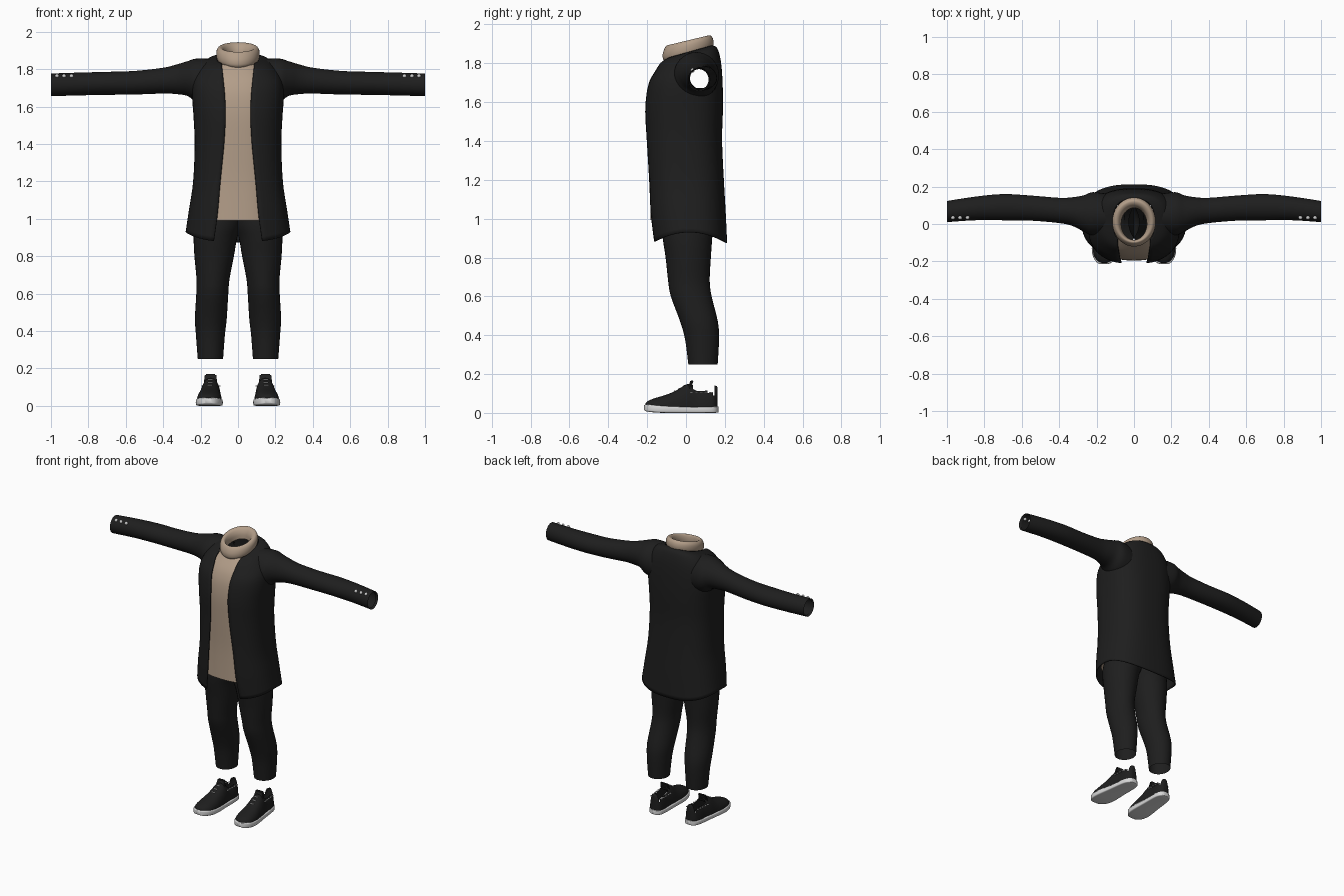
import bpy, bmesh, math
from mathutils import Vector

if "Cube" in bpy.data.objects:
    bpy.data.objects.remove(bpy.data.objects["Cube"])


def material(name, r, g, b):
    m = bpy.data.materials.new(name)
    m.use_nodes = True
    m.diffuse_color = (r, g, b, 1)
    bsdf = m.node_tree.nodes["Principled BSDF"]
    bsdf.inputs["Base Color"].default_value = (r, g, b, 1)
    bsdf.inputs["Roughness"].default_value = 0.8
    return m


BLACK = material("black cloth", 0.013, 0.013, 0.013)
BEIGE = material("beige knit", 0.45, 0.34, 0.25)
WHITE = material("white rubber", 0.68, 0.68, 0.68)
SILVER = material("silver", 0.6, 0.6, 0.6)


def smooth_rows(rows, n=4):
    """Catmull-Rom resampling of a table of section values."""
    out = []
    for i in range(len(rows) - 1):
        quad = [rows[max(i - 1, 0)], rows[i], rows[i + 1], rows[min(i + 2, len(rows) - 1)]]
        for k in range(n):
            t = k / n
            out.append([0.5 * (2 * b + (c - a) * t + (2 * a - 5 * b + 4 * c - d) * t * t
                               + (3 * b - a - 3 * c + d) * t ** 3) for a, b, c, d in zip(*quad)])
    return out + [list(rows[-1])]


def power(v, p):
    return math.copysign(abs(v) ** p, v)


def finish(obj, mirror=False, angle=50):
    bpy.ops.object.select_all(action='DESELECT')
    obj.select_set(True)
    bpy.context.view_layer.objects.active = obj
    bpy.ops.object.shade_smooth_by_angle(angle=math.radians(angle))
    if mirror:
        obj.modifiers.new("mirror", 'MIRROR').use_mirror_merge = False
    return obj


def to_object(name, bm, mat, mirror=False):
    bmesh.ops.recalc_face_normals(bm, faces=bm.faces)
    mesh = bpy.data.meshes.new(name)
    bm.to_mesh(mesh)
    bm.free()
    mesh.materials.append(mat)
    obj = bpy.data.objects.new(name, mesh)
    bpy.context.collection.objects.link(obj)
    return finish(obj, mirror)


def loft(name, rings, mat, closed=True, caps=False, mirror=False, hole=None):
    """Skin a list of equal point rings; hole(centre) drops faces."""
    bm = bmesh.new()
    grid = [[bm.verts.new(p) for p in ring] for ring in rings]
    n = len(grid[0])
    for a, b in zip(grid, grid[1:]):
        for i in range(n if closed else n - 1):
            j = (i + 1) % n
            bm.faces.new((a[i], a[j], b[j], b[i]))
    if caps:
        bm.faces.new(grid[0])
        bm.faces.new(grid[-1])
    if hole:
        gone = [f for f in bm.faces if hole(f.calc_center_median())]
        bmesh.ops.delete(bm, geom=gone, context='FACES')
    return to_object(name, bm, mat, mirror)


def body_ring(z, w, front, back, start, end, tilt=0, sag=0, p=0.78, n=56):
    """Horizontal section; angle 0 is the front, tilt raises the back."""
    cy, ry = (front + back) / 2, (back - front) / 2
    ring = []
    for i in range(n):
        t = start + (end - start) * i / (n - 1)
        u = power(math.cos(t), p)
        y = cy - ry * u
        ring.append((w * power(math.sin(t), p), y, z + tilt * y - sag * u * u))
    return ring


def oval(a0, a1, b0, b1, n=32):
    for i in range(n):
        t = math.tau * i / n
        yield ((a0 + a1) / 2 + (a1 - a0) / 2 * math.cos(t),
               (b0 + b1) / 2 + (b1 - b0) / 2 * math.sin(t))


# Coat body, open at the front: z, half width, front, back, opening, tilt, sag
coat = [(.93, .28, -.175, .212, .13, 0, .055),
        (1.05, .262, -.19, .205, .11, 0, .025),
        (1.2, .24, -.197, .195, .095, 0, 0),
        (1.4, .232, -.206, .186, .075, 0, 0),
        (1.55, .238, -.213, .19, .067, 0, 0),
        (1.65, .245, -.205, .19, .07, 0, 0),
        (1.73, .24, -.19, .186, .075, .1, 0),
        (1.79, .215, -.165, .177, .08, .2, 0),
        (1.837, .17, -.14, .16, .085, .26, 0),
        (1.855, .112, -.115, .135, .088, .28, 0)]
rings = []
for z, w, f, b, e, tilt, sag in smooth_rows(coat):
    t0 = math.asin((e / w) ** (1 / 0.78))
    rings.append(body_ring(z, w, f, b, t0, math.tau - t0, tilt, sag))
body = loft("coat_body", rings, BLACK, closed=False,
            hole=lambda c: abs(c.x) > .13 and abs(c.y - .06) < .07 and abs(c.z - 1.735) < .07)
thick = body.modifiers.new("thickness", 'SOLIDIFY')
thick.thickness, thick.offset = 0.007, -1

# Sleeves: x, front, back, bottom, top
sleeve = [(.13, -.06, .16, 1.6, 1.855),
          (.22, -.062, .17, 1.622, 1.857),
          (.27, -.04, .153, 1.657, 1.843),
          (.33, -.01, .143, 1.667, 1.825),
          (.4, .005, .14, 1.67, 1.808),
          (.55, .018, .152, 1.665, 1.791),
          (.7, .02, .16, 1.663, 1.786),
          (.85, .02, .146, 1.66, 1.782),
          (1.0, .01, .123, 1.656, 1.777)]
rings = [[(x, y, z) for y, z in oval(*r)] for x, *r in smooth_rows(sleeve)]
# fold the cuff inward
rings.append([(.985, .0665 + (y - .0665) * .88, 1.7165 + (z - 1.7165) * .88) for _, y, z in rings[-1]])
loft("sleeves", rings, BLACK, mirror=True)

# Cuff buttons
bm = bmesh.new()
for x in (.89, .93, .968):
    made = bmesh.ops.create_uvsphere(bm, u_segments=12, v_segments=8, radius=.011)["verts"]
    bmesh.ops.translate(bm, verts=made, vec=(x, .034, 1.764))
to_object("cuff_buttons", bm, SILVER, mirror=True)

# Sweater front panel: z, half width, front, back, tilt
sweater = [(.992, .21, -.183, .16, 0),
           (1.2, .205, -.182, .16, 0),
           (1.4, .2, -.19, .16, 0),
           (1.55, .2, -.195, .16, 0),
           (1.65, .2, -.187, .16, 0),
           (1.73, .19, -.17, .16, .1),
           (1.79, .17, -.145, .15, .2),
           (1.845, .11, -.1, .12, .26)]
loft("sweater_front", [body_ring(z, w, f, b, -1.1, 1.1, tilt)
                       for z, w, f, b, tilt in smooth_rows(sweater)], BEIGE, closed=False)

# Rolled sweater collar, outside up and back down inside
collar = [(1.835, .095, -.108, .128),
          (1.85, .111, -.118, .138),
          (1.875, .116, -.12, .142),
          (1.9, .113, -.112, .136),
          (1.915, .1, -.1, .122),
          (1.91, .082, -.09, .102),
          (1.885, .07, -.085, .088),
          (1.85, .068, -.085, .085)]
loft("sweater_collar", [body_ring(z, w, f, b, 0, math.tau * 55 / 56, .24, 0, 1)
                        for z, w, f, b in smooth_rows(collar)], BEIGE)

# Trouser legs: z, inner, outer, front, back
leg = [(.25, .08, .215, .012, .163),
       (.38, .07, .225, -.005, .17),
       (.47, .06, .23, -.03, .164),
       (.6, .052, .223, -.078, .132),
       (.68, .045, .222, -.092, .122),
       (.8, .022, .233, -.105, .128),
       (.9, .004, .237, -.12, .135),
       (.97, -.02, .23, -.125, .14),
       (1.08, -.03, .2, -.12, .14)]
loft("trouser_legs", [[(x, y, z) for x, y in oval(*r)] for z, *r in smooth_rows(leg)],
     BLACK, mirror=True)


# Shoes, lofted from toe to heel along a slightly splayed line
def shoe_x(y):
    return .147 - .06 * y


def shoe_ring(y, w, low, high, p, n=32):
    """Arch over a flat base when p is 1, boxy slab when p is small."""
    ring = []
    for i in range(n):
        t = math.tau * i / n
        s = math.sin(t)
        z = low + (high - low) * max(s, 0) if p == 1 else (low + high) / 2 + (high - low) / 2 * power(s, p)
        ring.append((shoe_x(y) + w * power(math.cos(t), min(p, .8)), y, z))
    return ring


sole = [(-.215, .018, .014, .04), (-.205, .04, .008, .044), (-.17, .063, .003, .042),
        (-.11, .072, 0, .037), (0, .063, 0, .032), (.1, .056, 0, .032),
        (.145, .045, 0, .033), (.163, .025, .002, .033), (.167, .012, .004, .032)]
loft("shoe_soles", [shoe_ring(*r, .3) for r in smooth_rows(sole, 3)], WHITE, caps=True, mirror=True)

upper = [(-.208, .014, .035, .05), (-.195, .04, .034, .062), (-.16, .061, .032, .076),
         (-.1, .066, .03, .094), (-.05, .061, .028, .116), (0, .056, .026, .146),
         (.03, .052, .026, .145), (.06, .05, .026, .13), (.1, .05, .026, .132),
         (.14, .042, .026, .14), (.158, .024, .026, .138), (.162, .012, .026, .13)]
loft("shoe_uppers", [shoe_ring(*r, 1) for r in smooth_rows(upper)], BLACK, caps=True, mirror=True,
     hole=lambda c: .035 < c.y < .145 and c.z > .09 and abs(c.x - shoe_x(c.y)) < .034)

# Tongue standing up in front of the ankle opening
bm = bmesh.new()
bmesh.ops.create_cube(bm, size=1)
for v in bm.verts:
    top = v.co.z > 0
    v.co = Vector((shoe_x(0) + v.co.x * (.06 if top else .075),
                   v.co.y * .016 + (.032 if top else .012), .17 if top else .11))
bmesh.ops.bevel(bm, geom=bm.edges[:], offset=.006, segments=2, affect='EDGES')
to_object("shoe_tongues", bm, BLACK, mirror=True)

# Pale stitches round the ankle and short lace bars on the instep
bm = bmesh.new()


def plate(at, size):
    made = bmesh.ops.create_cube(bm, size=1)["verts"]
    bmesh.ops.scale(bm, verts=made, vec=size)
    bmesh.ops.translate(bm, verts=made, vec=at)


for side in (-1, 1):
    for k in range(5):
        y = .03 + k * .024
        plate((shoe_x(y) + side * (.046 - .0012 * k), y, .106), (.008, .012, .005))
for y, z in ((-.06, .112), (-.035, .126), (-.01, .141)):
    plate((shoe_x(y), y, z), (.024, .005, .005))
to_object("shoe_stitches", bm, WHITE, mirror=True)
